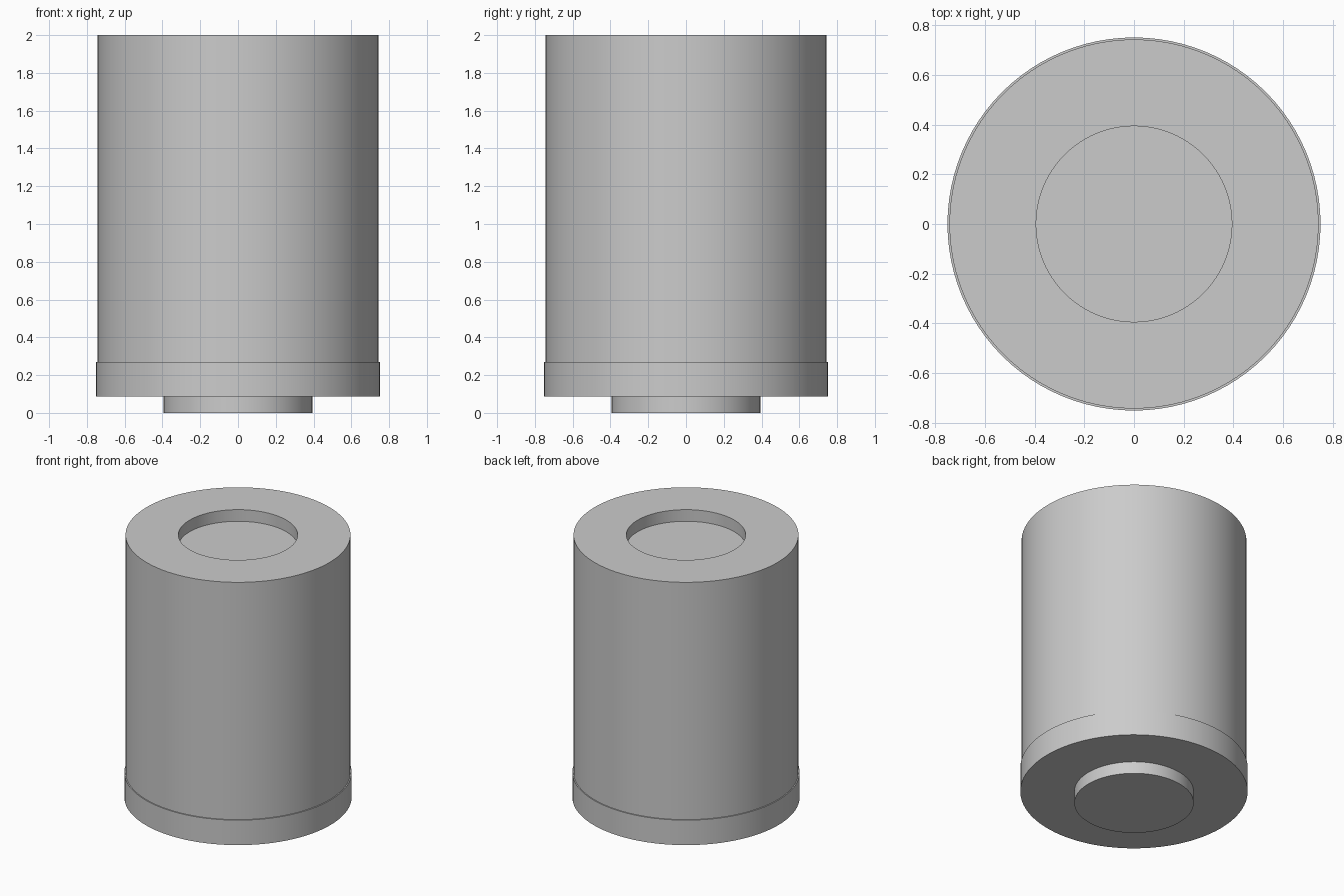
import bpy, bmesh, math

cube = bpy.data.objects.get("Cube")
if cube:
    bpy.data.objects.remove(cube)

SEGMENTS = 96
BODY_R, BAND_R, PEG_R = 0.743, 0.751, 0.394
BAND_BASE, BAND_TOP, TOP, RECESS = 0.088, 0.27, 2.0, 0.085

grey = bpy.data.materials.new("plain grey")
grey.use_nodes = True
colour = (0.6, 0.6, 0.6, 1)
grey.diffuse_color = colour
grey.node_tree.nodes["Principled BSDF"].inputs["Base Color"].default_value = colour


def turned(name, profile, cap=None):
    """Revolve (radius, z) points about z; cap closes the ring at that index."""
    bm = bmesh.new()
    rings = []
    for r, z in profile:
        angles = [math.tau * i / SEGMENTS for i in range(SEGMENTS)]
        rings.append([bm.verts.new((r * math.cos(a), r * math.sin(a), z)) for a in angles])
    for a, b in zip(rings, rings[1:]):
        for i in range(SEGMENTS):
            j = (i + 1) % SEGMENTS
            bm.faces.new((a[i], a[j], b[j], b[i]))
    if cap == 0:
        bm.faces.new(reversed(rings[0]))
    elif cap == -1:
        bm.faces.new(rings[-1])
    mesh = bpy.data.meshes.new(name)
    bm.to_mesh(mesh)
    bm.free()
    mesh.materials.append(grey)
    obj = bpy.data.objects.new(name, mesh)
    bpy.context.collection.objects.link(obj)
    bpy.ops.object.select_all(action="DESELECT")
    obj.select_set(True)
    bpy.context.view_layer.objects.active = obj
    bpy.ops.object.shade_smooth_by_angle(angle=math.radians(30))
    return obj


# Round locating peg under the base
turned("bottom_peg", [(PEG_R, 0), (PEG_R, BAND_BASE)], cap=0)

# Slightly wider band with its underside and top ledge
turned("base_band", [(PEG_R, BAND_BASE), (BAND_R, BAND_BASE),
                     (BAND_R, BAND_TOP), (BODY_R, BAND_TOP)])

# Main cylinder with a round recess in its top
turned("main_body", [(BODY_R, BAND_TOP), (BODY_R, TOP),
                     (PEG_R, TOP), (PEG_R, TOP - RECESS)], cap=-1)
